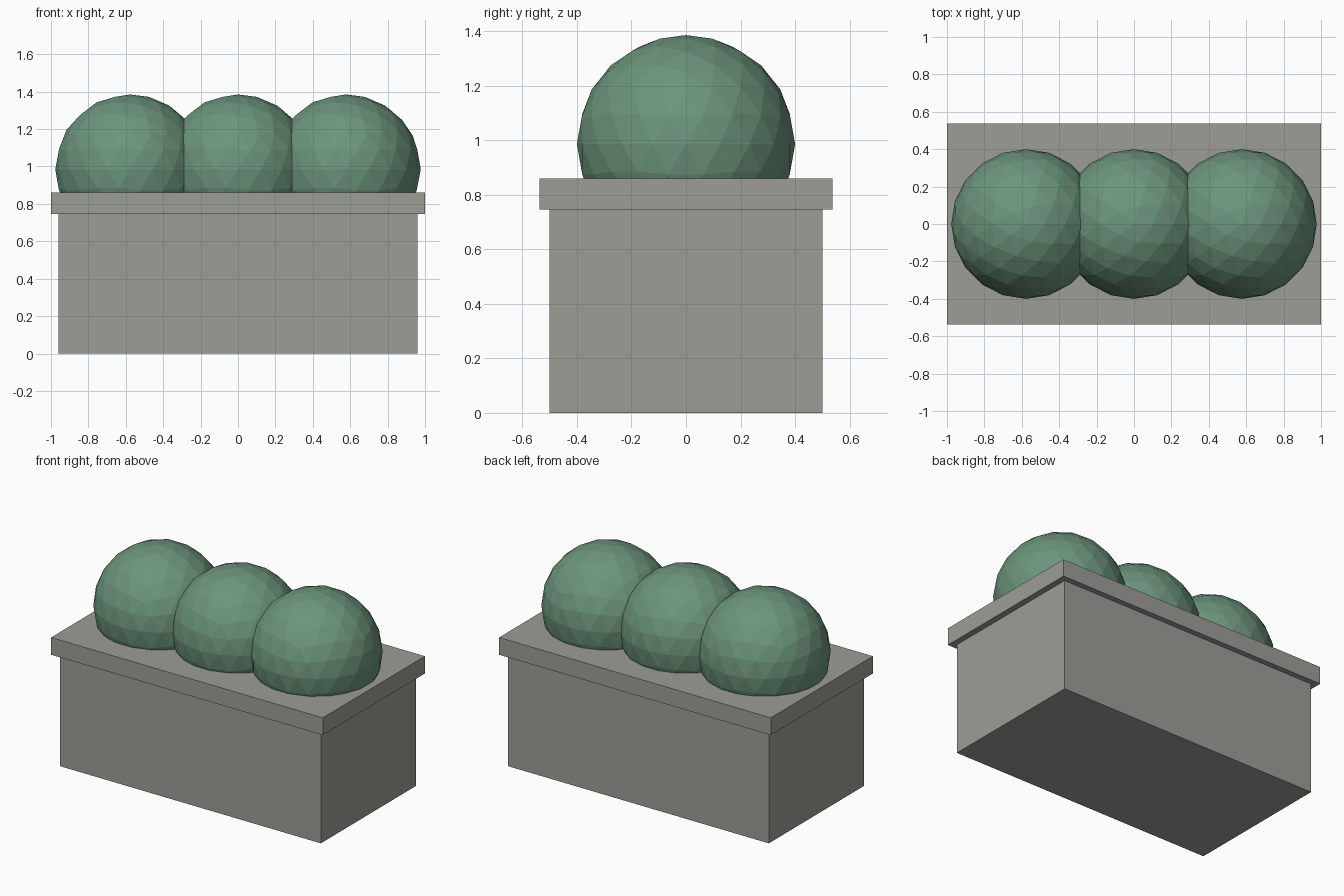
import bpy

cube = bpy.data.objects.get("Cube")
if cube:
    bpy.data.objects.remove(cube, do_unlink=True)


def make_material(name, rgb):
    mat = bpy.data.materials.new(name)
    mat.use_nodes = True
    color = (*rgb, 1.0)
    mat.diffuse_color = color
    bsdf = next(n for n in mat.node_tree.nodes if n.type == "BSDF_PRINCIPLED")
    bsdf.inputs["Base Color"].default_value = color
    bsdf.inputs["Roughness"].default_value = 0.9
    return mat


stone = make_material("stone grey", (0.34, 0.34, 0.31))
foliage = make_material("leaf green", (0.15, 0.30, 0.20))


def add_box(name, width, depth, bottom, top, mat):
    bpy.ops.mesh.primitive_cube_add(size=1, location=(0, 0, (bottom + top) / 2))
    box = bpy.context.object
    box.name = name
    box.scale = (width, depth, top - bottom)
    bpy.ops.object.transform_apply(location=False, rotation=False, scale=True)
    box.data.materials.append(mat)
    return box


# Planter body and its overhanging rim
add_box("planter_body", 1.92, 1.0, 0.0, 0.745, stone)
add_box("planter_rim", 2.0, 1.074, 0.745, 0.86, stone)

# Row of three round, faceted bushes sunk into the planter
for name, x in (("bush_right", -0.577), ("bush_middle", 0.0), ("bush_left", 0.577)):
    bpy.ops.mesh.primitive_ico_sphere_add(subdivisions=3, radius=0.4, location=(x, 0, 0.985))
    bush = bpy.context.object
    bush.name = name
    bush.data.materials.append(foliage)
    bpy.ops.object.shade_flat()
